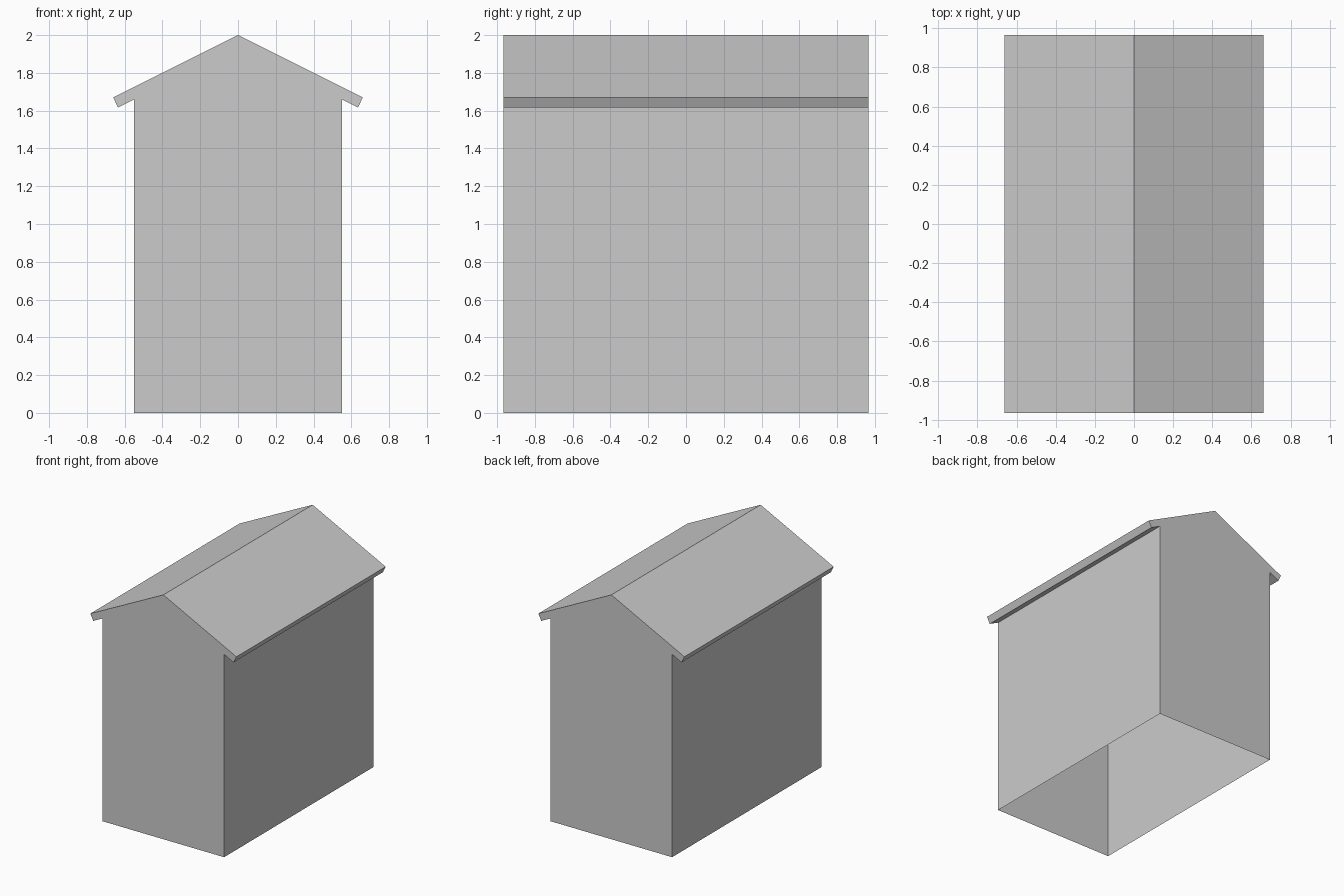
import bpy, bmesh

if "Cube" in bpy.data.objects:
    bpy.data.objects.remove(bpy.data.objects["Cube"])

HALF_DEPTH = 0.965

# Right half of the gable outline: wall foot, wall top, eave underside, eave tip
half = [(0.55, 0.0), (0.55, 1.66), (0.635, 1.617), (0.661, 1.67)]
outline = half + [(0.0, 2.0)] + [(-x, z) for x, z in reversed(half)]

bm = bmesh.new()
front = [bm.verts.new((x, -HALF_DEPTH, z)) for x, z in outline]
back = [bm.verts.new((x, HALF_DEPTH, z)) for x, z in outline]

# Gable ends
bm.faces.new(front)
bm.faces.new(back[::-1])

# Walls, eaves and roof slopes; the underside stays open
for i in range(len(outline) - 1):
    bm.faces.new((front[i + 1], front[i], back[i], back[i + 1]))

mesh = bpy.data.meshes.new("house_shell")
bm.to_mesh(mesh)
bm.free()
house = bpy.data.objects.new("house_shell", mesh)
bpy.context.collection.objects.link(house)
